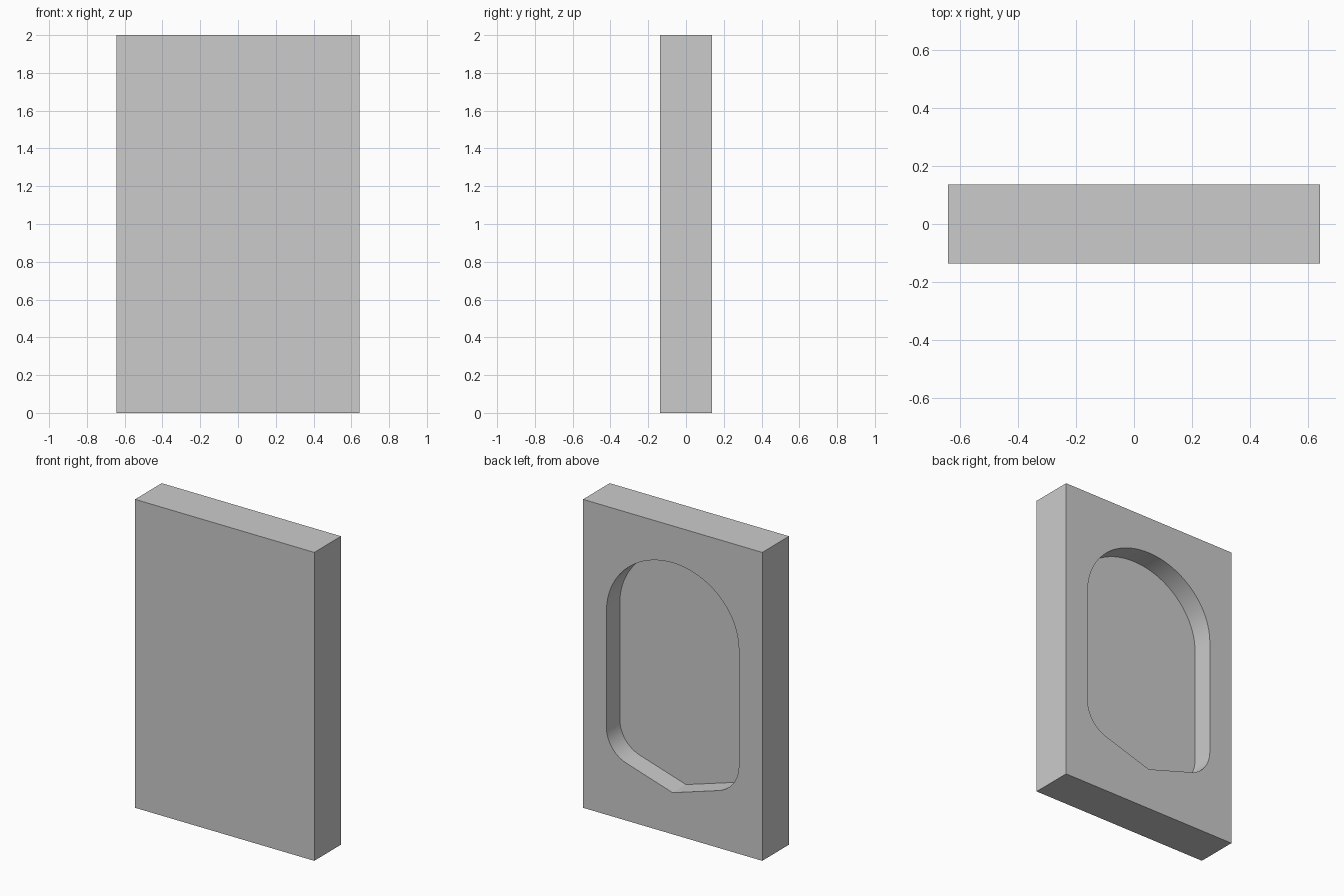
import bpy, bmesh
from math import sin, cos, pi, radians

if "Cube" in bpy.data.objects:
    bpy.data.objects.remove(bpy.data.objects["Cube"])

# Slab
bpy.ops.mesh.primitive_cube_add(size=1, location=(0, 0, 1))
panel = bpy.context.object
panel.name = "recessed_panel"
panel.scale = (1.286, 0.274, 2)
bpy.ops.object.transform_apply(location=True, scale=True)

# Half outline of the recess: arched top, straight side, filleted corner, pointed bottom
HALF_W, SPRING, TOP = 0.475, 1.32, 1.76
R, CORNER_Z, TIP = 0.204, 0.567, 0.27
STEPS = 24
half = [(HALF_W * sin(a), SPRING + (TOP - SPRING) * cos(a))
        for a in (pi / 2 * i / STEPS for i in range(STEPS + 1))]
half += [(HALF_W - R + R * cos(a), CORNER_Z - R * sin(a))
         for a in (radians(72.8) * i / 12 for i in range(13))]
half.append((0, TIP))
outline = half + [(-x, z) for x, z in half[-2:0:-1]]

# Recess cutter, from mid-depth out through the back face
bm = bmesh.new()
floor = bm.faces.new([bm.verts.new((x, 0, z)) for x, z in outline])
ext = bmesh.ops.extrude_face_region(bm, geom=[floor])
bmesh.ops.translate(bm, vec=(0, 0.3, 0),
                    verts=[v for v in ext["geom"] if isinstance(v, bmesh.types.BMVert)])
bmesh.ops.recalc_face_normals(bm, faces=bm.faces)
mesh = bpy.data.meshes.new("recess_cutter")
bm.to_mesh(mesh)
bm.free()
cutter = bpy.data.objects.new("recess_cutter", mesh)
bpy.context.collection.objects.link(cutter)
cutter.hide_render = True

# Cut the recess into the back of the slab
cut = panel.modifiers.new("recess", 'BOOLEAN')
cut.operation = 'DIFFERENCE'
cut.solver = 'EXACT'
cut.object = cutter
bpy.context.view_layer.objects.active = panel
bpy.ops.object.modifier_apply(modifier=cut.name)
bpy.data.objects.remove(cutter)

# Smooth the curved wall, keep the sharp edges
bpy.ops.object.shade_smooth_by_angle(angle=radians(15))
